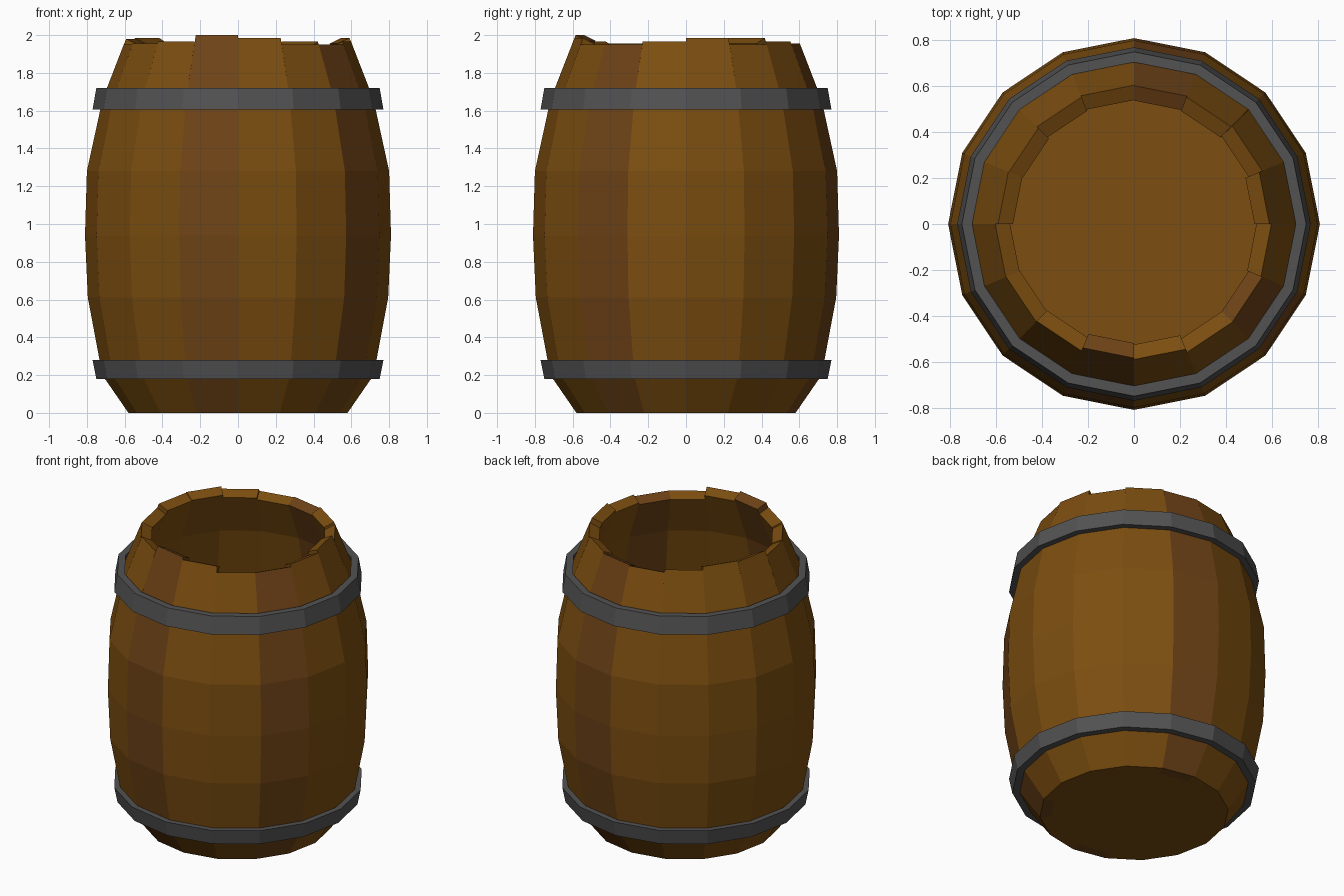
import bpy, bmesh
from math import sin, cos, pi

if "Cube" in bpy.data.objects:
    bpy.data.objects.remove(bpy.data.objects["Cube"])

N = 16


def mat(name, c):
    m = bpy.data.materials.new(name)
    m.diffuse_color = (*c, 1)
    m.use_nodes = True
    m.node_tree.nodes["Principled BSDF"].inputs["Base Color"].default_value = m.diffuse_color
    return m


wood = mat("wood", (0.20, 0.075, 0.005))
wood_red = mat("wood_red", (0.155, 0.055, 0.008))
iron = mat("iron", (0.085, 0.085, 0.085))


def ring_pt(r, z, k):
    a = 2 * pi * k / N
    return (r * cos(a), r * sin(a), z)


def finish(bm, name, mats):
    bmesh.ops.remove_doubles(bm, verts=bm.verts, dist=1e-5)
    bmesh.ops.recalc_face_normals(bm, faces=bm.faces)
    me = bpy.data.meshes.new(name)
    bm.to_mesh(me)
    bm.free()
    for m in mats:
        me.materials.append(m)
    ob = bpy.data.objects.new(name, me)
    bpy.context.collection.objects.link(ob)
    return ob


def stave(k, top, m):
    """One curved plank: closed cross-section swept over one side of the barrel."""
    bm = bmesh.new()
    outer = [(0.58, 0), (0.718, 0.2), (0.795, 0.61), (0.81, 0.94),
             (0.80, 1.28), (0.717, 1.66), (0.605 - 0.42 * (top - 1.95), top)]
    inner = [(r - 0.07, z) for r, z in outer[:-1]]
    inner.append((outer[-1][0] - 0.065, top - 0.03))
    o = [[bm.verts.new(ring_pt(r, z, k + s)) for r, z in outer] for s in (0, 1)]
    i = [[bm.verts.new(ring_pt(r, z, k + s)) for r, z in inner] for s in (0, 1)]
    for j in range(len(outer) - 1):
        bm.faces.new((o[0][j], o[1][j], o[1][j + 1], o[0][j + 1]))
        bm.faces.new((i[1][j], i[0][j], i[0][j + 1], i[1][j + 1]))
        for s in (0, 1):
            bm.faces.new((o[s][j], o[s][j + 1], i[s][j + 1], i[s][j]))
    for j in (0, -1):
        bm.faces.new((o[0][j], o[1][j], i[1][j], i[0][j]))
    finish(bm, f"stave_{k + 1:02d}", [m])


# Staves with uneven tops, a few in a redder wood
tops = [1.985, 1.95, 1.965, 1.955, 1.95, 1.965, 1.985, 1.98,
        1.95, 1.955, 1.965, 2.0, 1.985, 1.95, 1.95, 1.965]
for k, t in enumerate(tops):
    stave(k, t, wood_red if k in (3, 11, 14) else wood)

# Floor of the barrel
bm = bmesh.new()
rings = [[bm.verts.new(ring_pt(r, z, k)) for k in range(N)]
         for r, z in ((0.515, 0), (0.56, 0.07))]
for r in rings:
    bm.faces.new(r)
for k in range(N):
    n = (k + 1) % N
    bm.faces.new((rings[0][k], rings[0][n], rings[1][n], rings[1][k]))
finish(bm, "floor", [wood])


# Iron hoops
def hoop(name, section):
    bm = bmesh.new()
    v = [[bm.verts.new(ring_pt(r, z, k)) for r, z in section] for k in range(N)]
    for k in range(N):
        a, b = v[k], v[(k + 1) % N]
        for j in range(4):
            bm.faces.new((a[j], b[j], b[(j + 1) % 4], a[(j + 1) % 4]))
    finish(bm, name, [iron])


hoop("lower_hoop", [(0.70, 0.18), (0.75, 0.18), (0.77, 0.28), (0.725, 0.28)])
hoop("upper_hoop", [(0.725, 1.605), (0.77, 1.605), (0.75, 1.72), (0.705, 1.72)])
